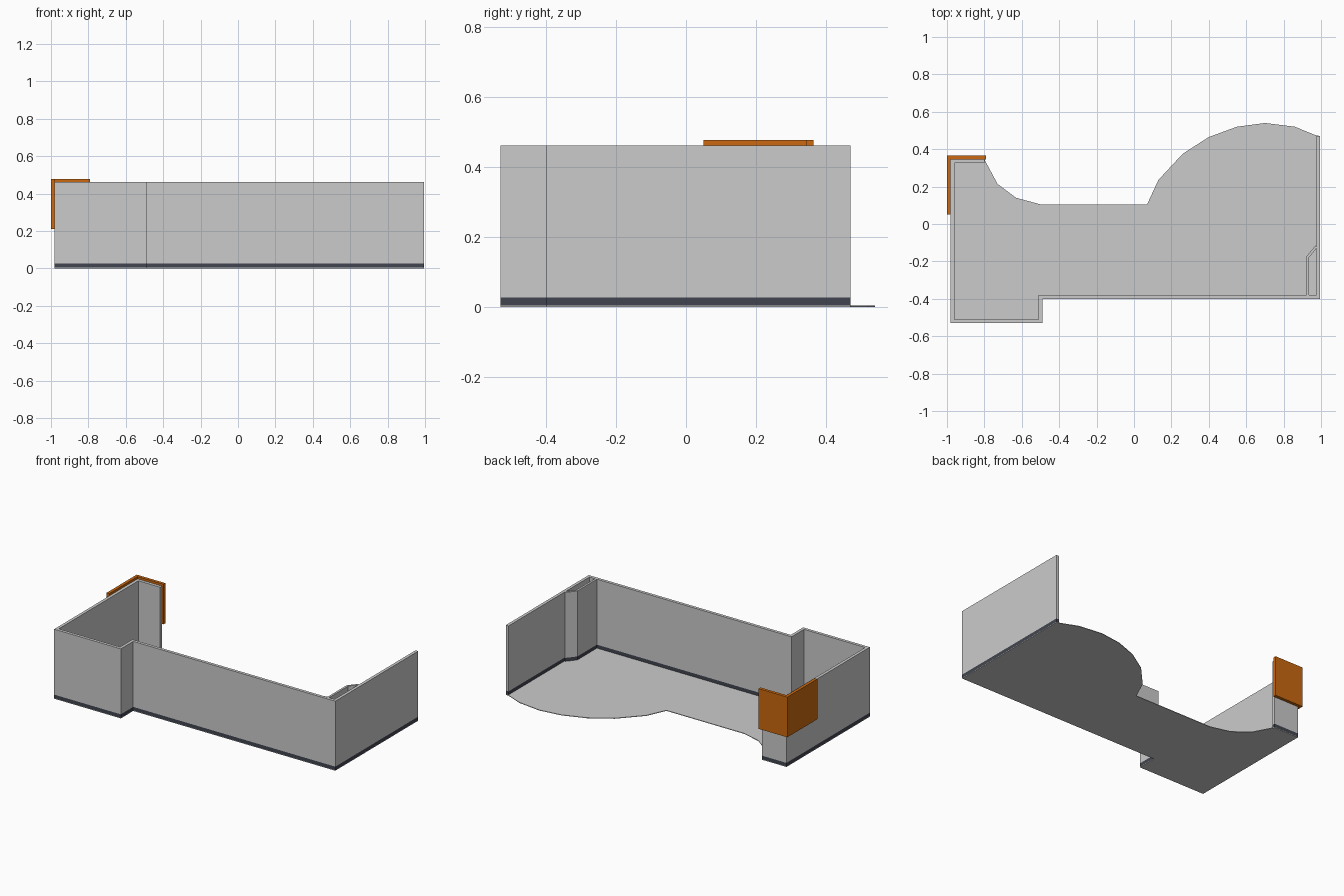
import bpy, bmesh
from mathutils import Vector

if "Cube" in bpy.data.objects:
    bpy.data.objects.remove(bpy.data.objects["Cube"])


def material(name, color):
    m = bpy.data.materials.new(name)
    m.diffuse_color = (*color, 1)
    m.use_nodes = True
    m.node_tree.nodes["Principled BSDF"].inputs["Base Color"].default_value = m.diffuse_color
    return m


def prism(name, outline, z0, z1, mat=None):
    """Extrude a closed plan outline from z0 to z1."""
    bm = bmesh.new()
    face = bm.faces.new([bm.verts.new((x, y, z0)) for x, y in outline])
    ext = bmesh.ops.extrude_face_region(bm, geom=[face])
    top = [v for v in ext["geom"] if isinstance(v, bmesh.types.BMVert)]
    bmesh.ops.translate(bm, verts=top, vec=(0, 0, z1 - z0))
    bmesh.ops.recalc_face_normals(bm, faces=bm.faces)
    me = bpy.data.meshes.new(name)
    bm.to_mesh(me)
    bm.free()
    ob = bpy.data.objects.new(name, me)
    bpy.context.collection.objects.link(ob)
    if mat:
        me.materials.append(mat)
    return ob


def ribbon(path, t):
    """Closed outline of a strip: the path and its mitred offset to the left."""
    p = [Vector(q) for q in path]
    dirs = [(b - a).normalized() for a, b in zip(p, p[1:])]
    norms = [Vector((-d.y, d.x)) for d in dirs]
    side = []
    for i, q in enumerate(p):
        n0, n1 = norms[max(i - 1, 0)], norms[min(i, len(norms) - 1)]
        side.append(q + (n0 + n1) * t / (1 + n0.dot(n1)))
    return [tuple(q) for q in p + side[::-1]]


skirting_color = material("dark_skirting", (0.055, 0.06, 0.08))
orange = material("orange", (0.6, 0.14, 0.005))

FLOOR, SKIRT, TOP, THICK = 0.004, 0.027, 0.462, 0.02

# Outer line of the walls, from the back left return round to the right end
wall_path = [(-0.80, 0.345), (-0.98, 0.345), (-0.98, -0.53), (-0.49, -0.53),
             (-0.49, -0.40), (0.995, -0.40), (0.995, 0.47)]

# Free curved edge of the floor, right to left
curved_edge = [(0.97, 0.475), (0.86, 0.52), (0.70, 0.54), (0.55, 0.52),
               (0.40, 0.465), (0.26, 0.375), (0.13, 0.235), (0.07, 0.105),
               (-0.50, 0.105), (-0.63, 0.14), (-0.73, 0.215)]
prism("floor", wall_path + curved_edge, 0, FLOOR)

# Thin boxing across the front right corner
boxing_path = [(0.935, -0.38), (0.935, -0.18), (0.98, -0.125)]

# Each wall has a dark skirting band with the grey panel above it
for name, path, t in (("wall", wall_path, THICK),
                      ("corner_boxing", boxing_path, 0.014)):
    plan = ribbon(path, t)
    prism(name + "_skirting", plan, FLOOR, SKIRT, skirting_color)
    prism(name, plan, SKIRT, TOP)

# Orange angle panel wrapped round the back left corner
panel_path = [(-0.79, 0.365), (-1.0, 0.365), (-1.0, 0.05)]
prism("corner_panel", ribbon(panel_path, 0.02), 0.21, 0.477, orange)
